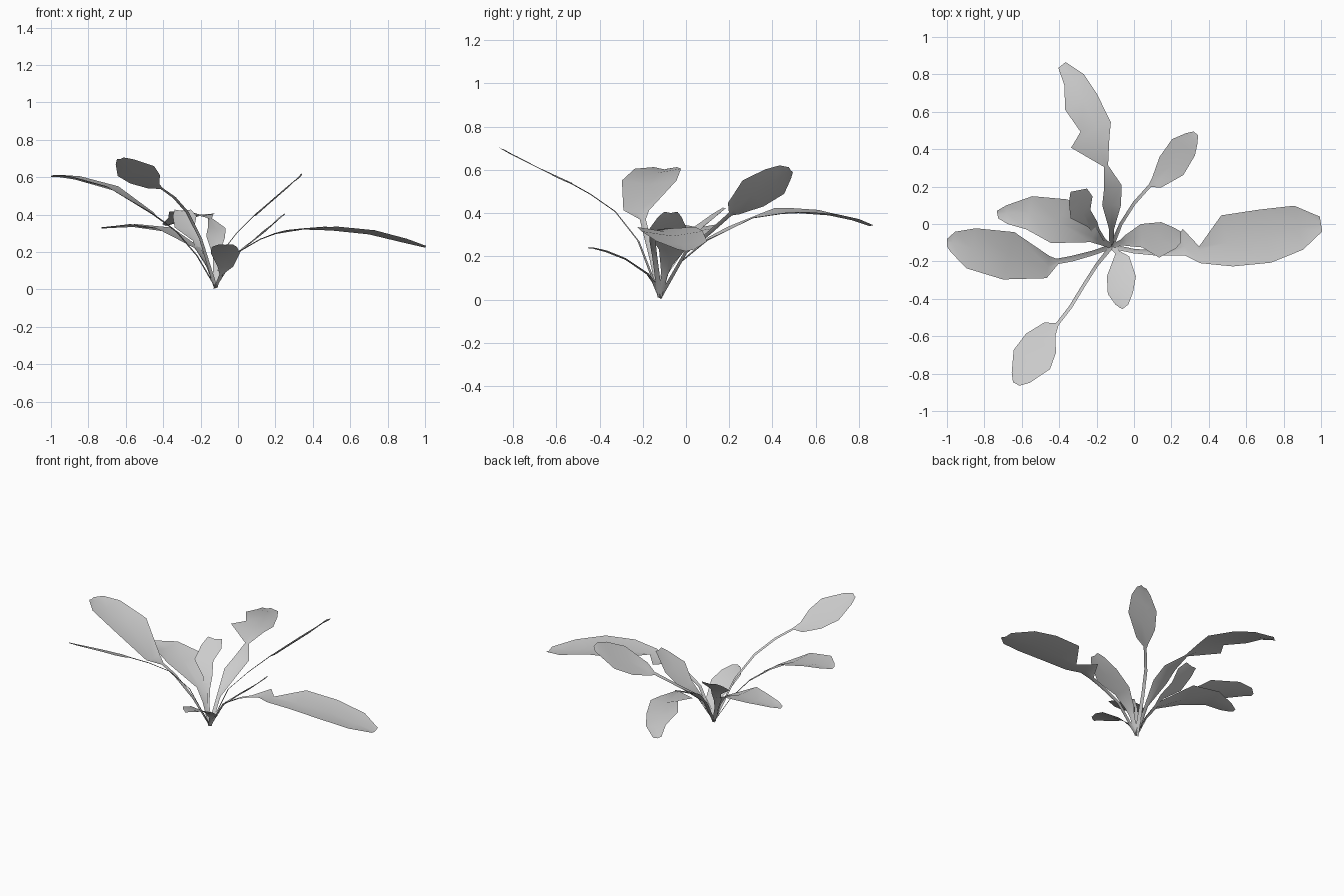
import bpy
from mathutils import Vector

BASE = (-0.12, -0.12, 0.01, 0.012, 0.012)


def leaf(name, rows, roll=0.0, fold=0.13):
    """Stalk and blade as one strip: rows are midrib x, y, z, left and right width."""
    rows = [BASE] + rows
    mids = [Vector(r[:3]) for r in rows]
    verts, faces = [], []
    for i, (mid, row) in enumerate(zip(mids, rows)):
        t = mids[min(i + 1, len(mids) - 1)] - mids[max(i - 1, 0)]
        side = Vector((-t.y, t.x, 0)).normalized()
        side.z = roll
        drop = Vector((0, 0, 0.004 + fold * min(row[3:])))
        lift = drop * 0.3
        verts += [mid + side * row[3] + lift, mid - drop * 0.7,
                  mid - side * row[4] + lift]
    for i in range(len(rows) - 1):
        for k in (0, 1):
            a = i * 3 + k
            faces.append((a, a + 3, a + 4, a + 1))
    mesh = bpy.data.meshes.new(name)
    mesh.from_pydata(verts, [], faces)
    mesh.polygons.foreach_set("use_smooth", [True] * len(faces))
    obj = bpy.data.objects.new(name, mesh)
    bpy.context.collection.objects.link(obj)


# Long arching leaf on the right
leaf("right_long_leaf", [
    (0, -.145, .2, .012, .012), (.12, -.155, .27, .014, .014),
    (.20, -.155, .30, .015, .015), (.27, -.12, .315, .095, .05),
    (.35, -.14, .325, .02, .07), (.50, -.10, .33, .15, .13),
    (.70, -.06, .31, .14, .15), (.88, -.02, .265, .12, .12),
    (1, 0, .23, .04, .04)])

# Short leaf on the right
leaf("right_short_leaf", [
    (-.07, -.1, .11, .015, .015), (-.04, -.09, .16, .03, .03),
    (.04, -.06, .23, .06, .065), (.14, -.08, .31, .09, .1),
    (.22, -.07, .38, .05, .06), (.25, -.07, .405, .03, .03)], fold=.06)

# Tilted leaf at the back right
leaf("back_right_leaf", [
    (-.07, 0, .22, .009, .009), (0, .11, .31, .009, .009),
    (.085, .205, .395, .009, .009), (.12, .22, .42, .035, .035),
    (.20, .31, .49, .08, .08), (.265, .41, .545, .075, .075),
    (.31, .46, .59, .04, .04), (.33, .485, .60, .015, .015)], roll=-.75, fold=0)

# Ragged leaf at the back
leaf("back_leaf", [
    (-.12, -.03, .17, .013, .013), (-.12, .1, .28, .05, .05),
    (-.115, .2, .33, .045, .05), (-.15, .31, .38, .012, .012),
    (-.2, .44, .405, .14, .07), (-.2, .52, .41, .09, .08),
    (-.27, .66, .40, .11, .08), (-.32, .77, .375, .06, .06),
    (-.385, .85, .345, .025, .025)], roll=.1)

# Small upright leaf at the back left
leaf("back_left_small_leaf", [
    (-.16, -.09, .12, .012, .012), (-.20, -.04, .2, .025, .02),
    (-.23, -.01, .26, .015, .04), (-.27, .06, .33, .075, .04),
    (-.29, .13, .39, .06, .07), (-.3, .18, .425, .04, .05)], fold=.06)

# Low leaf on the left
leaf("left_low_leaf", [
    (-.17, -.1, .14, .015, .015), (-.22, -.07, .22, .03, .05),
    (-.4, .01, .325, .12, .13), (-.56, .06, .345, .09, .09),
    (-.68, .06, .335, .06, .04), (-.73, .05, .33, .02, .02)])

# High leaf on the left
leaf("left_high_leaf", [
    (-.22, -.155, .18, .013, .013), (-.33, -.185, .31, .015, .015),
    (-.41, -.2, .37, .015, .015), (-.46, -.23, .41, .06, .06),
    (-.67, -.17, .545, .13, .13), (-.87, -.13, .60, .11, .11),
    (-.97, -.1, .61, .05, .06), (-1, -.1, .605, .02, .02)])

# Tall leaf at the front left
leaf("front_left_leaf", [
    (-.2, -.22, .27, .009, .009), (-.27, -.33, .41, .009, .009),
    (-.34, -.445, .49, .009, .009), (-.41, -.535, .54, .009, .009),
    (-.45, -.56, .55, .045, .045), (-.51, -.63, .585, .11, .08),
    (-.555, -.72, .63, .12, .1), (-.61, -.82, .68, .06, .05),
    (-.63, -.855, .70, .02, .02)], roll=.24, fold=0)

# Small low leaf at the front
leaf("front_small_leaf", [
    (-.09, -.15, .08, .012, .012), (-.07, -.18, .12, .045, .04),
    (-.07, -.28, .19, .08, .075), (-.07, -.37, .225, .065, .07),
    (-.06, -.43, .24, .03, .04), (-.07, -.45, .24, .01, .01)], fold=.06)
